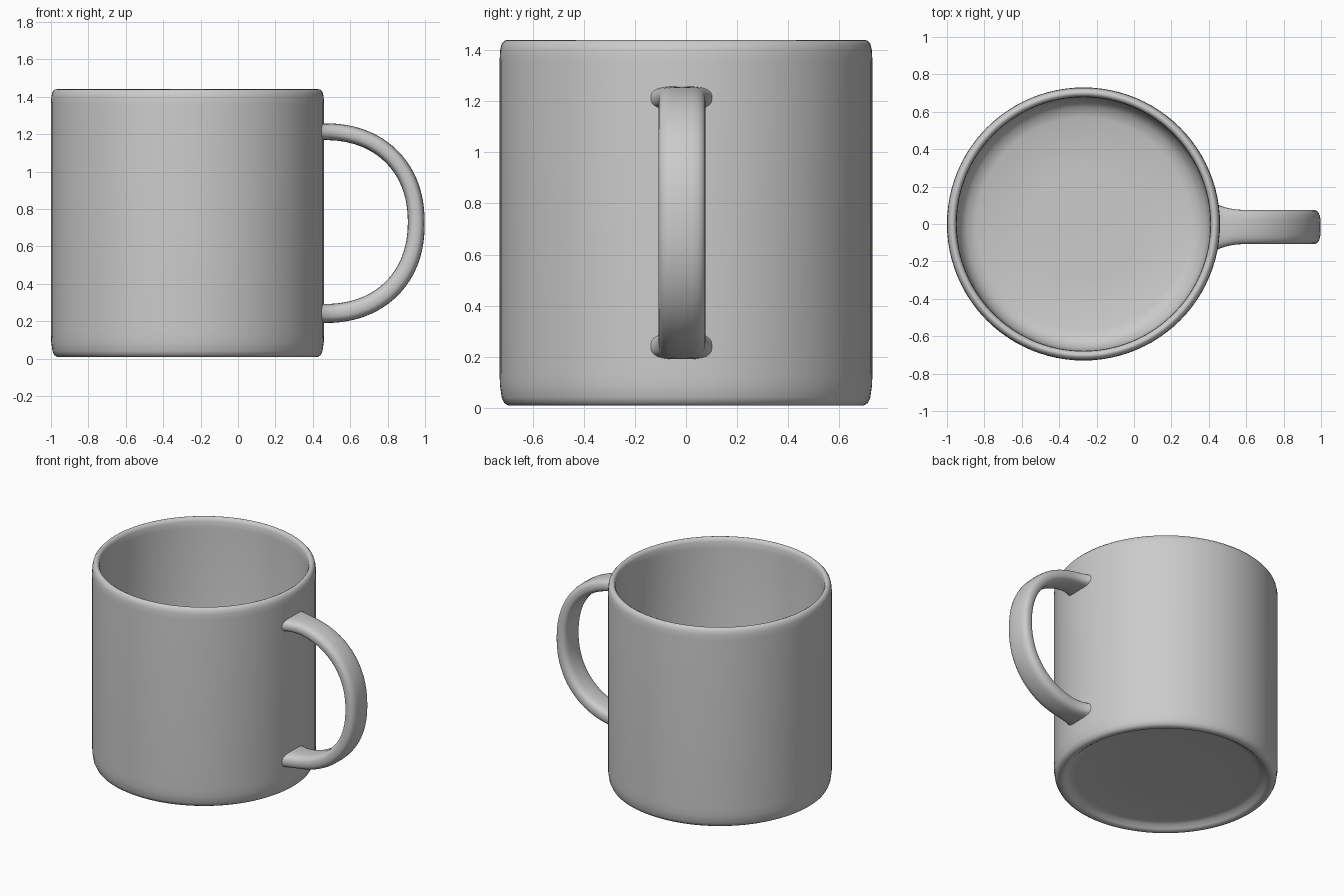
import bpy, bmesh
from math import sin, cos, pi
from mathutils import Vector

if "Cube" in bpy.data.objects:
    bpy.data.objects.remove(bpy.data.objects["Cube"])


def finish(bm, name, location=(0, 0, 0)):
    bmesh.ops.recalc_face_normals(bm, faces=bm.faces)
    me = bpy.data.meshes.new(name)
    bm.to_mesh(me)
    bm.free()
    ob = bpy.data.objects.new(name, me)
    bpy.context.collection.objects.link(ob)
    ob.location = location
    bpy.ops.object.select_all(action='DESELECT')
    ob.select_set(True)
    bpy.context.view_layer.objects.active = ob
    bpy.ops.object.shade_smooth_by_angle(angle=0.8)
    return ob


def skin(bm, rings):
    for a, b in zip(rings, rings[1:]):
        n = len(a)
        for i in range(n):
            bm.faces.new((a[i], a[(i + 1) % n], b[(i + 1) % n], b[i]))


# Mug body: one lathed profile, from the recessed base round the wall to the floor
profile = [(0.30, 0.045), (0.60, 0.045), (0.635, 0.038), (0.655, 0.018),
           (0.67, 0.008), (0.695, 0.008), (0.712, 0.018), (0.722, 0.04), (0.729, 0.09),
           (0.73, 0.14), (0.73, 1.36), (0.728, 1.40), (0.722, 1.425),
           (0.71, 1.438), (0.70, 1.44), (0.688, 1.434), (0.68, 1.415),
           (0.678, 1.37), (0.675, 0.22), (0.66, 0.16), (0.625, 0.12),
           (0.57, 0.10), (0.30, 0.095)]
SEG = 96
bm = bmesh.new()
rings = [[bm.verts.new((r * cos(2 * pi * i / SEG), r * sin(2 * pi * i / SEG), z))
          for i in range(SEG)] for r, z in profile]
skin(bm, rings)
bm.faces.new(rings[0])
bm.faces.new(rings[-1])
finish(bm, "mug_body", (-0.27, 0, 0))

# Handle: flat rounded section swept along a D-shaped path, flared at the wall
def power(v, p):
    return (abs(v) ** p) * (1 if v >= 0 else -1)


N = 48
path = [(Vector((0.425, 0, 1.213)), 0.135, 0.05), (Vector((0.447, 0, 1.213)), 0.122, 0.046)]
for i in range(N + 1):
    t = pi / 2 - pi * i / N
    x = 0.46 + 0.493 * power(max(cos(t), 0), 2 / 2.2)
    z = 0.727 + 0.486 * power(sin(t), 2 / 2.2)
    flare = max(0, 1 - (x - 0.46) / 0.12) ** 2
    thick = 0.045 + 0.006 * max(0, -sin(t)) 
    path.append((Vector((x, 0, z)), 0.092 + 0.022 * flare, thick))
path += [(Vector((0.447, 0, 0.241)), 0.122, 0.052), (Vector((0.425, 0, 0.241)), 0.135, 0.055)]

bm = bmesh.new()
rings = []
for k, (p, width, thick) in enumerate(path):
    tan = (path[min(k + 1, len(path) - 1)][0] - path[max(k - 1, 0)][0]).normalized()
    out = Vector((-tan.z, 0, tan.x))
    ring = []
    for j in range(24):
        a = 2 * pi * j / 24
        ring.append(bm.verts.new(p + out * (thick * power(sin(a), 0.75))
                                 + Vector((0, width * power(cos(a), 0.6) - 0.016, 0))))
    rings.append(ring)
skin(bm, rings)
bm.faces.new(rings[0])
bm.faces.new(rings[-1])
finish(bm, "handle")
